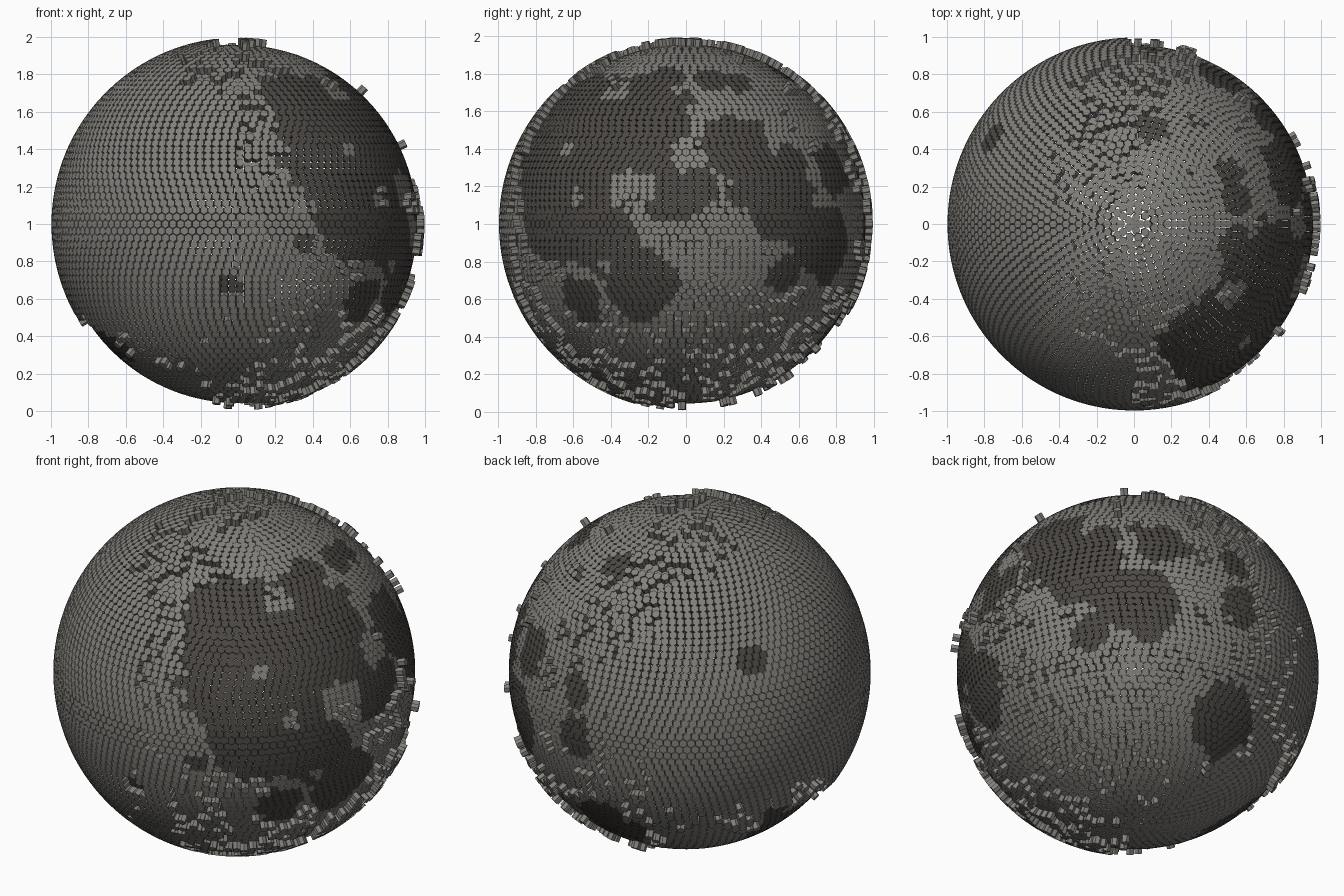
import bpy, math, random
from mathutils import Vector, noise

if "Cube" in bpy.data.objects:
    bpy.data.objects.remove(bpy.data.objects["Cube"])

random.seed(4)
ROWS = 84                     # latitude rings of hexagonal tiles
BASE, LOW, HIGH = 0.943, 0.956, 0.996
STEP = math.pi / ROWS
WIDTH = STEP * LOW / 0.866    # tile pitch along a ring
HEX_R = WIDTH / math.sqrt(3) * 0.965


def direction(lon, lat):
    lon, lat = math.radians(lon), math.radians(lat)
    return Vector((math.cos(lat) * math.cos(lon), math.cos(lat) * math.sin(lon), math.sin(lat)))


def patches(rows):
    return [(direction(r[0], r[1]), *r[2:]) for r in rows]


# Dark plains: longitude, latitude, angular radius
DARK = patches([
    (-18, 34, 21), (-40, 42, 15), (-62, 42, 14), (-55, 22, 19), (-38, 18, 16),
    (-48, 2, 16), (-30, -3, 14), (-40, -24, 8), (-16, -20, 12), (-24, -11, 10),
    (-5, 8, 8), (3, 12, 7), (18, 27, 12), (24, 14, 10), (32, 8, 14), (38, 18, 7),
    (52, -5, 12), (54, -14, 6), (35, -16, 6.5), (59, 17, 9), (-10, 55, 6),
    (14, 54, 6), (28, 52, 5), (80, 57, 5), (87, -2, 7), (86, 14, 6),
    (92, -40, 12), (148, 27, 4.5), (-93, -20, 4), (163, -34, 5), (175, -50, 13),
    (-160, -42, 8), (-68, -6, 4)])
# Bright areas inside the dark plains
BRIGHT = patches([
    (-18, 11, 7), (-37, 8, 3), (-47, 24, 2.5), (0, 23, 5.5), (4, 33, 4),
    (-36, 48, 5), (6, 39, 4), (-10, -4, 4), (-27, -13, 2.5)])
# Relief: longitude, latitude, spread, strength
RELIEF = patches([
    (-135, 3, 60, 1.2), (140, 12, 50, 0.9), (10, -45, 45, 0.38),
    (180, -52, 30, -0.9), (2, 12, 14, 0.4)])


def angle(a, b):
    return math.degrees(math.acos(max(-1, min(1, a.dot(b)))))


def is_dark(n):
    wobble = 0.28 * noise.noise(n * 5) + 0.22 * noise.noise(n * 13)
    if any(angle(n, c) < r * (1 + wobble) for c, r in BRIGHT):
        return False
    return any(angle(n, c) < r * (1 + wobble) for c, r in DARK)


def is_raised(n, dark):
    f = -0.36 - (0.55 if dark else 0)
    for c, r, s in RELIEF:
        f += s * math.exp(-(angle(n, c) / r) ** 2)
    f += 0.4 * noise.noise(n * 6 + Vector((7, 3, 1))) + random.uniform(-0.2, 0.2)
    return f > 0


class Tiles:
    """Collects hexagonal prisms into one mesh."""
    def __init__(self):
        self.verts, self.faces = [], []

    def add(self, n, east, north, top):
        k = len(self.verts)
        ring = []
        for i in range(6):
            a = math.radians(30 + 60 * i)
            ring.append(east * (HEX_R * math.cos(a)) + north * (HEX_R * math.sin(a)))
        centre = Vector((0, 0, 1))
        for r in (BASE, top):
            self.verts += [centre + n * r + p for p in ring]
        self.faces.append(tuple(k + i for i in range(5, -1, -1)))
        self.faces.append(tuple(k + 6 + i for i in range(6)))
        for i in range(6):
            j = (i + 1) % 6
            self.faces.append((k + i, k + j, k + 6 + j, k + 6 + i))

    def build(self, name, colour_name, colour):
        mesh = bpy.data.meshes.new(name)
        mesh.from_pydata(self.verts, [], self.faces)
        mat = bpy.data.materials.new(colour_name)
        mat.diffuse_color = (*colour, 1)
        mat.use_nodes = True
        mat.node_tree.nodes["Principled BSDF"].inputs["Base Color"].default_value = mat.diffuse_color
        mesh.materials.append(mat)
        obj = bpy.data.objects.new(name, mesh)
        bpy.context.collection.objects.link(obj)


# Lay tiles ring by ring, every second ring shifted by half a tile
light, dark_tiles = Tiles(), Tiles()
for row in range(ROWS + 1):
    lat = -math.pi / 2 + row * STEP
    count = max(1, int(2 * math.pi * LOW * math.cos(lat) / WIDTH + 0.01))
    for i in range(count):
        lon = -math.pi + 2 * math.pi * (i + 0.5 * (row % 2)) / count
        n = direction(math.degrees(lon), math.degrees(lat))
        east = Vector((-math.sin(lon), math.cos(lon), 0))
        north = n.cross(east)
        dark = is_dark(n)
        top = HIGH if is_raised(n, dark) else LOW
        (dark_tiles if dark else light).add(n, east, north, top)

light.build("highland_tiles", "light grey rock", (0.225, 0.218, 0.198))
dark_tiles.build("dark_plain_tiles", "dark grey rock", (0.072, 0.065, 0.058))
